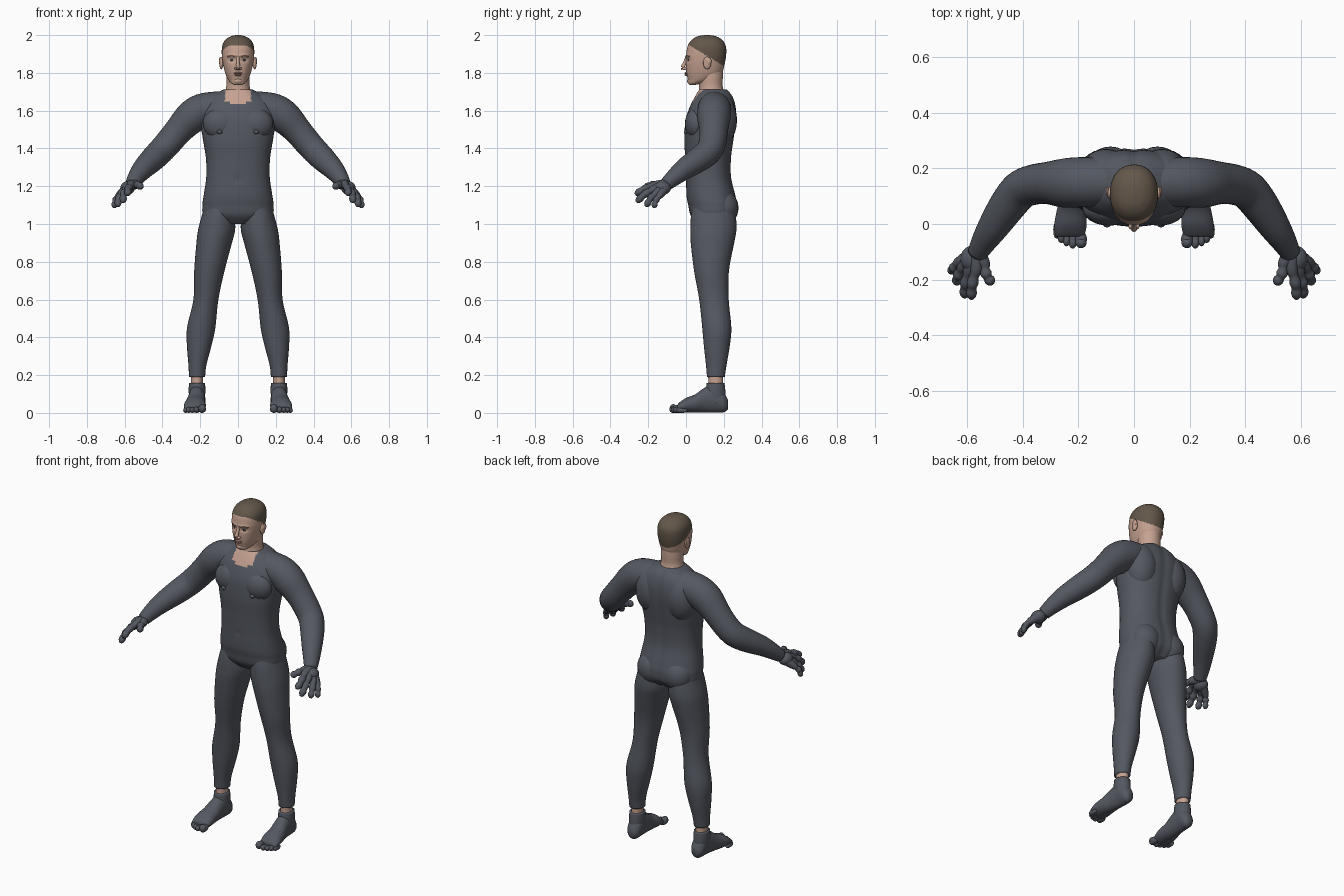
import bpy, bmesh, math
from mathutils import Vector, Matrix

cube = bpy.data.objects.get("Cube")
if cube:
    bpy.data.objects.remove(cube)


def material(name, r, g, b):
    m = bpy.data.materials.new(name)
    m.use_nodes = True
    m.diffuse_color = (r, g, b, 1)
    m.node_tree.nodes["Principled BSDF"].inputs["Base Color"].default_value = (r, g, b, 1)
    return m


SUIT = material("slate suit", .088, .097, .118)
SKIN = material("skin", .56, .36, .28)
HAIR = material("cropped hair", .125, .095, .068)
BROW = material("eyebrow", .10, .065, .05)
WHITE = material("eye white", .42, .36, .33)
IRIS = material("dark iris", .03, .025, .022)
LIP = material("lips", .38, .20, .16)


def refine(rows, steps):
    """Smooth curve through the rows, every component included."""
    out = []
    for i in range(len(rows) - 1):
        quad = rows[max(i - 1, 0)], rows[i], rows[i + 1], rows[min(i + 2, len(rows) - 1)]
        for k in range(steps):
            t = k / steps
            out.append([b + (c - a) * t / 2 + (2 * a - 5 * b + 4 * c - d) * t * t / 2
                        + (3 * b - a - 3 * c + d) * t ** 3 / 2 for a, b, c, d in zip(*quad)])
    return out + [list(rows[-1])]


def skin_rings(bm, rings):
    loops = [[bm.verts.new(p) for p in ring] for ring in rings]
    n = len(loops[0])
    for a, b in zip(loops, loops[1:]):
        for i in range(n):
            j = (i + 1) % n
            bm.faces.new((a[i], a[j], b[j], b[i]))
    bm.faces.new(loops[0][::-1])
    bm.faces.new(loops[-1])


def loft(bm, rows, across="Y", power=2.0, n=40, steps=5):
    """Rows are x, y, z, half width, half depth; the depth runs along Y or Z."""
    unit = []
    for i in range(n):
        c, s = math.cos(math.tau * i / n), math.sin(math.tau * i / n)
        unit.append([math.copysign(abs(v) ** (2 / power), v) for v in (c, s)])
    rings = []
    for x, y, z, rx, rd in refine(rows, steps):
        if across == "Y":
            rings.append([(x + rx * c, y + rd * s, z) for c, s in unit])
        else:
            rings.append([(x + rx * c, y, z + rd * s) for c, s in unit])
    skin_rings(bm, rings)


def limb(bm, rows, n=20, steps=4):
    """Round tube; rows are x, y, z, radius."""
    pts = refine(rows, steps)
    centres = [Vector(p[:3]) for p in pts]
    rings = []
    for i, c in enumerate(centres):
        t = (centres[min(i + 1, len(pts) - 1)] - centres[max(i - 1, 0)]).normalized()
        u = t.cross(Vector((0, 0, 1))).normalized()
        w = t.cross(u)
        angles = [math.tau * k / n for k in range(n)]
        rings.append([c + (u * math.cos(a) + w * math.sin(a)) * pts[i][3] for a in angles])
    skin_rings(bm, rings)


def ball(bm, pos, size):
    bmesh.ops.create_uvsphere(bm, u_segments=24, v_segments=14, radius=1,
                              matrix=Matrix.Translation(pos) @ Matrix.Diagonal((*size, 1)))


def mirror(bm):
    geom = bmesh.ops.duplicate(bm, geom=bm.verts[:] + bm.edges[:] + bm.faces[:])["geom"]
    verts = [g for g in geom if isinstance(g, bmesh.types.BMVert)]
    bmesh.ops.scale(bm, vec=(-1, 1, 1), verts=verts)


def finish(bm, name, mats, paint=None, sculpt=None):
    """Refine the surface, then colour faces by rule."""
    bmesh.ops.recalc_face_normals(bm, faces=bm.faces)
    if sculpt:
        bm.normal_update()
        for v in bm.verts:
            v.co += sculpt(v.co, v.normal)
    for f in bm.faces:
        f.smooth = True
        if paint:
            f.material_index = mats.index(paint(f.calc_center_median()))
    me = bpy.data.meshes.new(name)
    bm.to_mesh(me)
    bm.free()
    for m in mats:
        me.materials.append(m)
    bpy.context.collection.objects.link(bpy.data.objects.new(name, me))


# Suit: limbs on one side, mirrored, then the trunk
bm = bmesh.new()
loft(bm, [(.095, .145, 1.10, .082, .108), (.105, .145, 1.04, .088, .119), (.113, .145, .97, .098, .122),
          (.126, .14, .9, .094, .115), (.152, .135, .75, .08, .092), (.17, .148, .6, .066, .078),
          (.195, .163, .45, .075, .077), (.206, .163, .35, .064, .068), (.215, .16, .25, .047, .054),
          (.217, .158, .19, .043, .047)])
limb(bm, [(.02, .15, 1.617, .085), (.10, .15, 1.614, .088), (.19, .15, 1.60, .09), (.25, .147, 1.562, .088),
          (.31, .147, 1.50, .076), (.365, .14, 1.435, .072), (.41, .12, 1.385, .07), (.455, .065, 1.34, .066),
          (.505, -.01, 1.29, .056), (.54, -.065, 1.245, .045), (.562, -.105, 1.21, .036)], n=36)
ball(bm, (.085, .195, 1.085), (.09, .083, .095))
ball(bm, (.09, .055, 1.53), (.095, .061, .085))
ball(bm, (.10, .18, 1.55), (.095, .09, .14))
ball(bm, (.097, -.002, 1.487), (.014, .01, .011))
mirror(bm)
loft(bm, [(0, .145, 1.0, .1, .08), (0, .145, 1.045, .18, .12), (0, .142, 1.1, .188, .13),
          (0, .133, 1.15, .182, .13), (0, .12, 1.25, .168, .12), (0, .118, 1.35, .17, .122),
          (0, .122, 1.45, .186, .131), (0, .132, 1.55, .2, .134), (0, .142, 1.62, .19, .122),
          (0, .148, 1.675, .14, .1), (0, .145, 1.712, .078, .075)], power=2.3, n=96, steps=8)


def suit_seams(p, n):
    navel = math.exp(-((p.x / .009) ** 2 + ((p.z - 1.235) / .012) ** 2)) * .008 * (p.y < .05)
    spine = math.exp(-(p.x / .02) ** 2) * .006 * (p.y > .2)
    return n * -(navel + spine)


def neckline(p):
    notch = abs(p.x) < .068 and p.y < .12 and p.z > 1.635 + .012 * (abs(p.x) > .04)
    return SKIN if notch else SUIT


finish(bm, "suit", [SUIT, SKIN], neckline, suit_seams)

# Hands: each finger runs from the wrist through its knuckle to the tip
bm = bmesh.new()
FINGERS = [((.567, -.165, 1.205), (.583, -.268, 1.155), .019), ((.592, -.168, 1.185), (.607, -.262, 1.115), .019),
           ((.615, -.155, 1.165), (.636, -.212, 1.092), .018), ((.632, -.14, 1.15), (.655, -.17, 1.085), .016),
           ((.538, -.145, 1.208), (.507, -.215, 1.193), .019)]
wrist = Vector((.562, -.1, 1.21))
for knuckle, tip, r in FINGERS:
    k, t = Vector(knuckle), Vector(tip)
    arch = Vector((.006, -.004, .006))
    rows = [(*wrist, .026), (*k.lerp(wrist, .5), .026), (*k, r * 1.15)]
    for f, s in ((.2, .88), (.42, 1.1), (.6, .85), (.76, 1.02), (.9, .85), (1, .4)):
        rows.append((*(k.lerp(t, f) + arch * math.sin(f * math.pi)), r * s))
    limb(bm, rows, n=16)
ball(bm, (.585, -.125, 1.19), (.038, .045, .036))
mirror(bm)
finish(bm, "hands", [SUIT])

# Feet with toes, largest toe on the inner side
bm = bmesh.new()
loft(bm, [(.215, .222, .045, .02, .025), (.215, .205, .053, .036, .048), (.215, .18, .066, .042, .064),
          (.217, .14, .075, .043, .074), (.22, .095, .066, .046, .065), (.225, .05, .05, .052, .049),
          (.228, 0, .04, .058, .039), (.23, -.03, .03, .055, .029), (.23, -.045, .024, .05, .02)], across="Z")
loft(bm, [(.217, .155, .05, .04, .055), (.217, .156, .11, .044, .053), (.217, .157, .158, .043, .047)])
for x, y, r in ((.19, -.055, .021), (.22, -.056, .015), (.242, -.048, .014), (.261, -.036, .014), (.277, -.02, .013)):
    ball(bm, (x, y, r), (r, .03, r))
    ball(bm, (x, y - .012, r * 1.1), (r * .95, .02, r * 1.1))
mirror(bm)
finish(bm, "feet", [SUIT])

# Bare ankles
bm = bmesh.new()
loft(bm, [(.217, .157, .13, .034, .041), (.217, .157, .17, .031, .039), (.217, .157, .22, .034, .041)])
mirror(bm)
finish(bm, "ankles", [SKIN])

# Head, neck, nose, lips and ears
bm = bmesh.new()
ball(bm, (.088, .112, 1.852), (.011, .021, .033))
ball(bm, (.095, .118, 1.862), (.006, .017, .02))
ball(bm, (.009, -.006, 1.822), (.011, .014, .008))
mirror(bm)
loft(bm, [(0, .035, 1.737, .02, .016), (0, .05, 1.745, .036, .038), (0, .08, 1.765, .053, .07),
          (0, .096, 1.80, .068, .094), (0, .102, 1.85, .08, .103), (0, .107, 1.90, .086, .106),
          (0, .11, 1.945, .083, .1), (0, .111, 1.975, .067, .08), (0, .111, 1.993, .04, .05),
          (0, .111, 2.0, .012, .015)], power=2.2, n=160, steps=11)
loft(bm, [(0, .135, 1.64, .09, .08), (0, .135, 1.69, .072, .07), (0, .132, 1.73, .062, .062),
          (0, .13, 1.78, .062, .065), (0, .13, 1.83, .06, .065)])
limb(bm, [(0, .006, 1.885, .009), (0, -.006, 1.855, .009), (0, -.017, 1.83, .011), (0, -.015, 1.82, .009)])
ball(bm, (0, .003, 1.799), (.022, .011, .005))
ball(bm, (0, .004, 1.789), (.02, .011, .006))
ball(bm, (0, .022, 1.757), (.024, .016, .016))


def face_relief(p, n):
    side = ((abs(p.x) - .034) / .018) ** 2
    socket = math.exp(-side - ((p.z - 1.868) / .011) ** 2) * .008
    ridge = math.exp(-side / 2 - ((p.z - 1.89) / .008) ** 2) * .005
    return Vector((0, (socket - ridge) * (p.y < .05), 0))


def face_colours(p):
    x = abs(p.x)
    if p.z > 1.945 - .6 * max(0, p.y - .02) and x < .09:
        return HAIR
    if p.y < .05:
        if .013 < x < .058 and abs(p.z - 1.89 + .12 * abs(x - .036)) < .0045:
            return BROW
        if ((x - .034) / .016) ** 2 + ((p.z - 1.867) / .006) ** 2 < 1:
            return IRIS if abs(x - .034) < .008 else WHITE
        if (x / .023) ** 2 + ((p.z - 1.794) / .009) ** 2 < 1:
            return LIP
    return SKIN


finish(bm, "head", [SKIN, HAIR, BROW, WHITE, IRIS, LIP], face_colours, face_relief)
